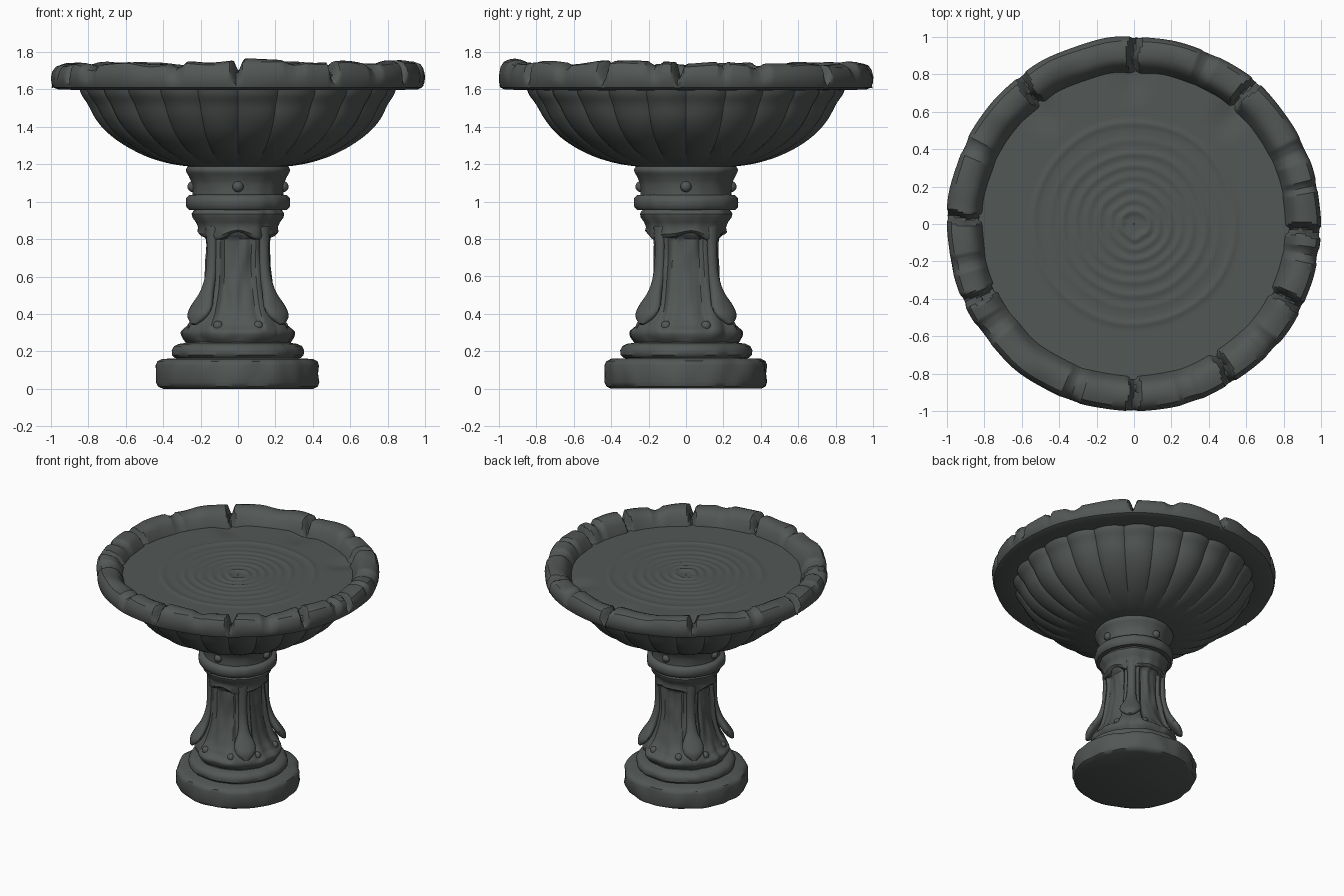
import bpy, bmesh, math, random
from mathutils import Vector, noise

if "Cube" in bpy.data.objects:
    bpy.data.objects.remove(bpy.data.objects["Cube"])

random.seed(4)
stone = bpy.data.materials.new("dark grey stone")
stone.diffuse_color = (0.085, 0.095, 0.091, 1)
stone.use_nodes = True
stone.node_tree.nodes["Principled BSDF"].inputs["Base Color"].default_value = stone.diffuse_color


def finish(bm, name, angle=40):
    bmesh.ops.recalc_face_normals(bm, faces=bm.faces)
    me = bpy.data.meshes.new(name)
    bm.to_mesh(me)
    bm.free()
    ob = bpy.data.objects.new(name, me)
    bpy.context.collection.objects.link(ob)
    me.materials.append(stone)
    bpy.ops.object.select_all(action='DESELECT')
    ob.select_set(True)
    bpy.context.view_layer.objects.active = ob
    bpy.ops.object.shade_smooth_by_angle(angle=math.radians(angle))
    return ob


def smooth_curve(pts, k):
    """Catmull-Rom resampling of a list of tuples."""
    out = []
    p = [pts[0]] + list(pts) + [pts[-1]]
    for i in range(1, len(p) - 2):
        for j in range(k):
            t = j / k
            out.append(tuple(0.5 * (2 * b + (c - a) * t + (2 * a - 5 * b + 4 * c - d) * t * t
                                    + (3 * b - a - 3 * c + d) * t ** 3)
                             for a, b, c, d in zip(*p[i - 1:i + 3])))
    return out + [pts[-1]]


def bridge(bm, rings, caps=True, loop=False):
    n = len(rings[0])
    pairs = list(zip(rings, rings[1:])) + ([(rings[-1], rings[0])] if loop else [])
    for a, b in pairs:
        for i in range(n):
            bm.faces.new((a[i], a[(i + 1) % n], b[(i + 1) % n], b[i]))
    if caps:
        bm.faces.new(rings[0])
        bm.faces.new(rings[-1])


def lathe(name, prof, n=96, fn=None, caps=True, loop=False, rough=0.004, angle=40):
    """Turn an (r, z) profile; fn(theta, r, z) reshapes it; rough adds wear."""
    bm = bmesh.new()
    rings = []
    for r0, z0 in prof:
        ring = []
        for i in range(n):
            th = 2 * math.pi * i / n
            r, z = fn(th, r0, z0) if fn else (r0, z0)
            r += rough * noise.noise(Vector((math.cos(th) * 4, math.sin(th) * 4, z * 6)))
            ring.append(bm.verts.new((r * math.cos(th), r * math.sin(th), z)))
        rings.append(ring)
    bridge(bm, rings, caps, loop)
    return finish(bm, name, angle)


def step(a, b, x):
    t = min(1, max(0, (x - a) / (b - a)))
    return t * t * (3 - 2 * t)


def angle_gap(a, b):
    return abs((a - b + math.pi) % (2 * math.pi) - math.pi)


# plinth and foot ring
lathe("plinth", [(0.40, 0), (0.425, 0.012), (0.435, 0.035), (0.432, 0.08), (0.435, 0.125),
                 (0.425, 0.147), (0.40, 0.16), (0.30, 0.163)], rough=0.016)
lathe("foot_ring", [(0.30, 0.155), (0.335, 0.165), (0.35, 0.18), (0.352, 0.205), (0.34, 0.228),
                    (0.315, 0.24), (0.28, 0.245), (0.27, 0.27)], rough=0.008)


# column shaft with four recessed panels between the leaf straps
def shaft_shape(th, r, z):
    d = min(angle_gap(th, k * math.pi / 2) for k in range(4))
    side = 1 - step(0.44, 0.53, d)
    r -= 0.026 * side * step(0.30, 0.345, z) * (1 - step(0.80, 0.83, z))
    foot = step(0.23, 0.28, z) * (1 - step(0.33, 0.42, z))
    r += foot * (0.014 * abs(math.sin(4 * th)) - 0.004)
    return r, z


lathe("column_shaft", smooth_curve([(0.265, 0.235), (0.285, 0.26), (0.30, 0.30), (0.285, 0.345),
      (0.255, 0.40), (0.222, 0.50), (0.203, 0.60), (0.197, 0.70), (0.198, 0.80), (0.20, 0.88)], 6),
      n=160, fn=shaft_shape, rough=0.012)


# draped collar under the neck ring, with wavy lower hem
def drape(th, r, z):
    hem = 1 - step(0.80, 0.88, z)
    return r, z + hem * (0.018 * math.cos(4 * th) + 0.008 * math.sin(7 * th))


lathe("draped_collar", [(0.18, 0.81), (0.205, 0.815), (0.216, 0.83), (0.211, 0.86), (0.222, 0.89),
                        (0.241, 0.915), (0.246, 0.935), (0.236, 0.952), (0.22, 0.965)],
      fn=drape, rough=0.008)
lathe("neck_ring", [(0.22, 0.955), (0.262, 0.956), (0.276, 0.97), (0.279, 0.995), (0.276, 1.02),
                    (0.262, 1.034), (0.22, 1.04)])
lathe("neck", smooth_curve([(0.242, 1.03), (0.242, 1.06), (0.247, 1.10), (0.262, 1.135),
                            (0.276, 1.16), (0.274, 1.18), (0.255, 1.20)], 3))


# small round bosses on the neck and beads at the panel feet
def bead(name, th, r, z, size):
    bm = bmesh.new()
    bmesh.ops.create_uvsphere(bm, u_segments=16, v_segments=10, radius=size)
    for v in bm.verts:
        v.co += Vector((r * math.cos(th), r * math.sin(th), z))
    finish(bm, name, 60)


# hanging leaf straps on the four diagonals
leaf = smooth_curve([(0.205, 0.86, 0.036, 0.018), (0.197, 0.75, 0.030, 0.024),
                     (0.203, 0.62, 0.032, 0.025), (0.232, 0.52, 0.042, 0.026),
                     (0.275, 0.44, 0.075, 0.028), (0.312, 0.385, 0.066, 0.026),
                     (0.335, 0.345, 0.018, 0.010)], 4)
for k in range(4):
    th = math.pi / 4 + k * math.pi / 2
    out, side = Vector((math.cos(th), math.sin(th), 0)), Vector((-math.sin(th), math.cos(th), 0))
    bm = bmesh.new()
    rings = []
    for r, z, w, t in leaf:
        rings.append([bm.verts.new(out * (r + t * math.sin(a)) + side * w * math.cos(a)
                                   + Vector((0, 0, z + 0.5 * t * math.sin(a))))
                      for a in (2 * math.pi * i / 16 for i in range(16))])
    bridge(bm, rings)
    finish(bm, f"leaf_strap_{k + 1}", 50)
    bead(f"neck_boss_{k + 1}", k * math.pi / 2, 0.24, 1.08, 0.03)
    for s in (-1, 1):
        bead(f"foot_curl_{k + 1}_{'a' if s < 0 else 'b'}", k * math.pi / 2 + s * 0.42, 0.262, 0.335, 0.028)


# fluted bowl with 24 rounded lobes
def flutes(th, r, z):
    lobe = abs(math.sin(12 * th)) ** 0.7
    return r + (lobe - 0.75) * 0.026 * step(0.24, 0.6, r), z


lathe("bowl", smooth_curve([(0.20, 1.185), (0.28, 1.19), (0.38, 1.207), (0.49, 1.242), (0.60, 1.298),
      (0.69, 1.365), (0.755, 1.44), (0.80, 1.52), (0.835, 1.57), (0.85, 1.61)], 4),
      n=288, fn=flutes, rough=0.006, angle=30)

# weathered rim: V joints between stones, wider chips, uneven stone heights
joints = [math.radians(a) for a in (-2, 50, 90, 128, 178, 205, 270, 302, 334)]
chips = [(math.radians(a), w, d) for a, w, d in (
    (24, 0.06, 0.022), (12, 0.03, 0.02), (66, 0.05, 0.018), (155, 0.05, 0.02), (193, 0.05, 0.015),
    (216, 0.07, 0.022), (250, 0.05, 0.03), (288, 0.06, 0.015), (318, 0.05, 0.02), (350, 0.04, 0.025))]
lift = [random.uniform(-0.008, 0.012) for _ in joints]
starts = sorted(a % (2 * math.pi) for a in joints)


def rim_shape(th, r, z):
    w = step(1.60, 1.72, z)
    g = max(max(0, 1 - angle_gap(th, a + 0.012 * math.sin(r * 30)) / 0.034) for a in joints)
    c = max(d * max(0, 1 - angle_gap(th, a) / h) ** 0.5 for a, h, d in chips)
    p = Vector((math.cos(th) * r * 5, math.sin(th) * r * 5, 1.3))
    stone_id = sum(th >= a for a in starts) % len(lift)
    z += w * (lift[stone_id] + 0.022 * noise.noise(p) - 0.085 * g - c)
    r += (-0.022 if r > 0.9 else 0.025) * g * step(1.60, 1.66, z)
    if r > 0.9:
        r -= 0.6 * c * w
    return r, z


lathe("rim", [(0.83, 1.595), (0.965, 1.60), (0.988, 1.61), (0.998, 1.635), (1.0, 1.67),
              (0.992, 1.705), (0.975, 1.73), (0.945, 1.74), (0.915, 1.742), (0.885, 1.737),
              (0.86, 1.725), (0.84, 1.70), (0.822, 1.665), (0.808, 1.63), (0.80, 1.60)],
      n=540, fn=rim_shape, caps=False, loop=True, rough=0.008, angle=35)

# water surface with concentric ripples
ripples = [(0.075, 0.010), (0.13, 0.007), (0.19, 0.007), (0.25, 0.005), (0.31, 0.006),
           (0.38, 0.006), (0.45, 0.003), (0.54, 0.006)]


def water_shape(th, r, z):
    wob = r + 0.012 * noise.noise(Vector((math.cos(th) * 1.5, math.sin(th) * 1.5, r * 5)))
    z += sum(h * math.exp(-((wob - a) / 0.018) ** 2) for a, h in ripples)
    for a in (48, 90, 130):
        z -= 0.02 * step(0.6, 0.78, r) * max(0, 1 - angle_gap(th, math.radians(a)) / 0.14)
    return r, z


lathe("water", [(0.004 + 0.826 * i / 90, 1.64) for i in range(91)], n=128, fn=water_shape,
      caps=False, rough=0, angle=60)
